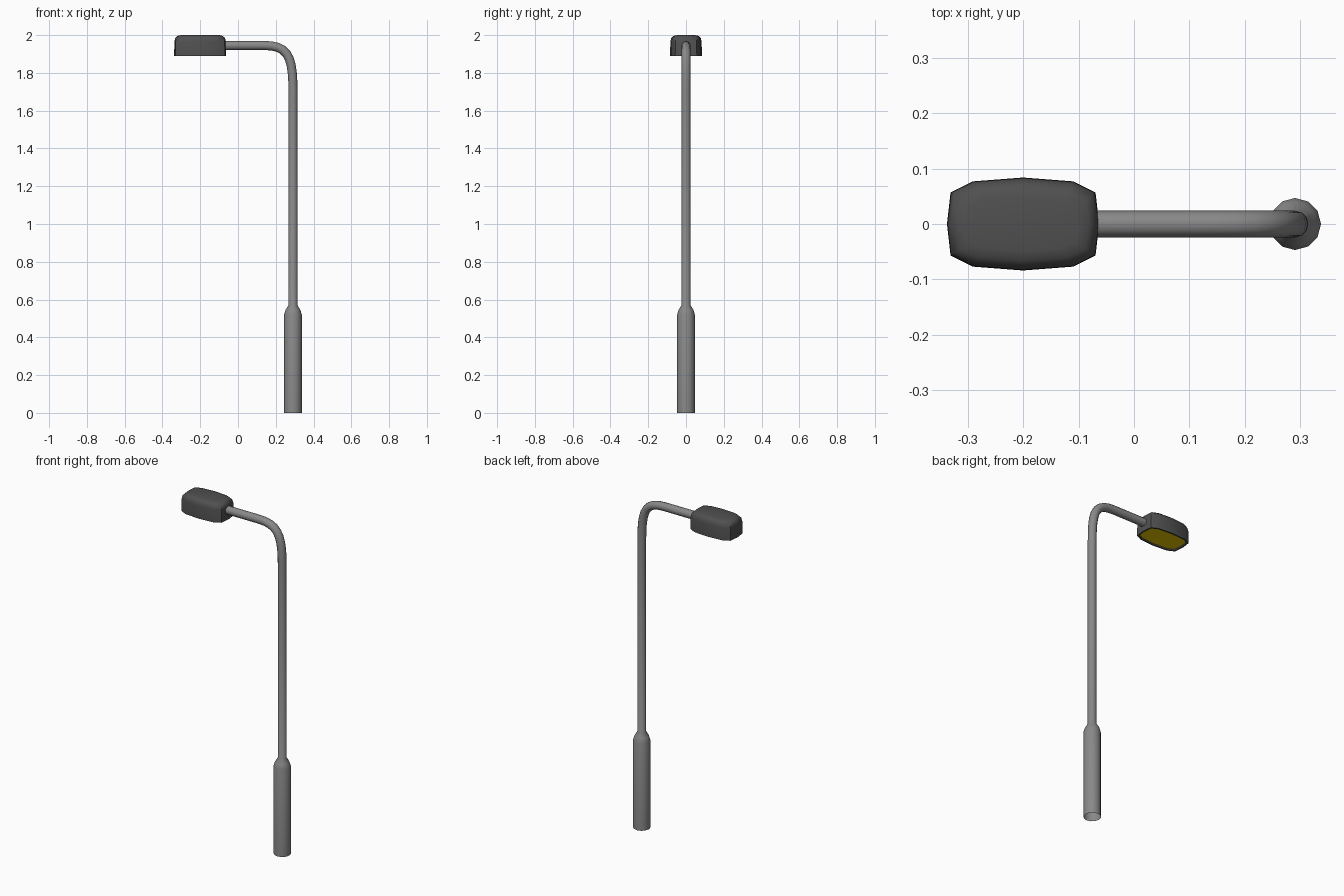
import bpy, bmesh, math
from mathutils import Vector

if "Cube" in bpy.data.objects:
    bpy.data.objects.remove(bpy.data.objects["Cube"])


def material(name, rgb):
    m = bpy.data.materials.new(name)
    m.diffuse_color = (*rgb, 1)
    m.use_nodes = True
    m.node_tree.nodes["Principled BSDF"].inputs["Base Color"].default_value = m.diffuse_color
    return m


def loft(name, rings, mat, cap_first=False, cap_last=False, angle=35):
    """Skin a list of closed rings into one smooth-shaded object."""
    bm = bmesh.new()
    loops = [[bm.verts.new(p) for p in ring] for ring in rings]
    n = len(loops[0])
    for a, b in zip(loops, loops[1:]):
        for i in range(n):
            j = (i + 1) % n
            bm.faces.new((a[i], a[j], b[j], b[i]))
    if cap_first:
        bm.faces.new(loops[0][::-1])
    if cap_last:
        bm.faces.new(loops[-1])
    me = bpy.data.meshes.new(name)
    bm.to_mesh(me)
    bm.free()
    me.materials.append(mat)
    ob = bpy.data.objects.new(name, me)
    bpy.context.collection.objects.link(ob)
    bpy.ops.object.select_all(action='DESELECT')
    ob.select_set(True)
    bpy.context.view_layer.objects.active = ob
    bpy.ops.object.shade_smooth_by_angle(angle=math.radians(angle))
    return ob


def circle(x, z, radius, tilt=0.0, sides=12):
    """Ring facing up, tilted towards -x by the given angle."""
    side = Vector((math.cos(tilt), 0, math.sin(tilt)))
    pts = []
    for i in range(sides):
        a = math.tau * i / sides
        pts.append(Vector((x, 0, z)) + side * radius * math.cos(a)
                   + Vector((0, radius * math.sin(a), 0)))
    return pts


pole_grey = material("pole_grey", (0.25, 0.25, 0.25))
head_grey = material("head_grey", (0.08, 0.08, 0.08))
lamp_yellow = material("lamp_yellow", (0.8, 0.55, 0.0))

PX, R, ARM_Z = 0.291, 0.024, 1.945

# Base sleeve and upright, open at the bottom
pole = [circle(PX, z, r) for z, r in
        ((0, 0.047), (0.52, 0.047), (0.545, 0.039), (0.57, R))]

# Bend into the horizontal arm, along a cubic curve
P = [Vector(p) for p in ((PX, 1.70), (PX, 1.88), (0.27, ARM_Z), (0.14, ARM_Z))]
STEPS = 9
for k in range(STEPS + 1):
    t = k / STEPS
    u = 1 - t
    c = P[0]*u**3 + P[1]*3*u*u*t + P[2]*3*u*t*t + P[3]*t**3
    d = (P[1]-P[0])*u*u + (P[2]-P[1])*2*u*t + (P[3]-P[2])*t*t
    pole.append(circle(c.x, c.y, R, math.atan2(-d.x, d.y)))
pole.append(circle(-0.09, ARM_Z, R, math.pi / 2))
loft("pole", pole, pole_grey, cap_last=True)

# Lamp head outline: one quarter mirrored into twelve points
Q = [(0.1375, 0), (0.131, 0.057), (0.091, 0.077), (0, 0.084)]
outline = Q + [(-x, y) for x, y in Q[-2::-1]]
outline += [(x, -y) for x, y in outline[-2:0:-1]]


def head_ring(z, inset):
    sx, sy = 1 - inset / 0.1375, 1 - inset / 0.084
    return [(-0.2005 + x * sx, y * sy, z) for x, y in outline]


# Housing: recess, rim, wall and rounded top
loft("lamp_housing", [head_ring(z, i) for z, i in (
    (1.902, 0.011), (1.89, 0.009), (1.89, 0), (1.965, 0.001),
    (1.985, 0.006), (1.996, 0.018), (2.0, 0.036))],
    head_grey, cap_last=True, angle=50)

# Glowing panel closing the recess underneath
loft("lamp_panel", [head_ring(1.897, 0.009), head_ring(1.902, 0.010)],
     lamp_yellow, cap_first=True, cap_last=True)
